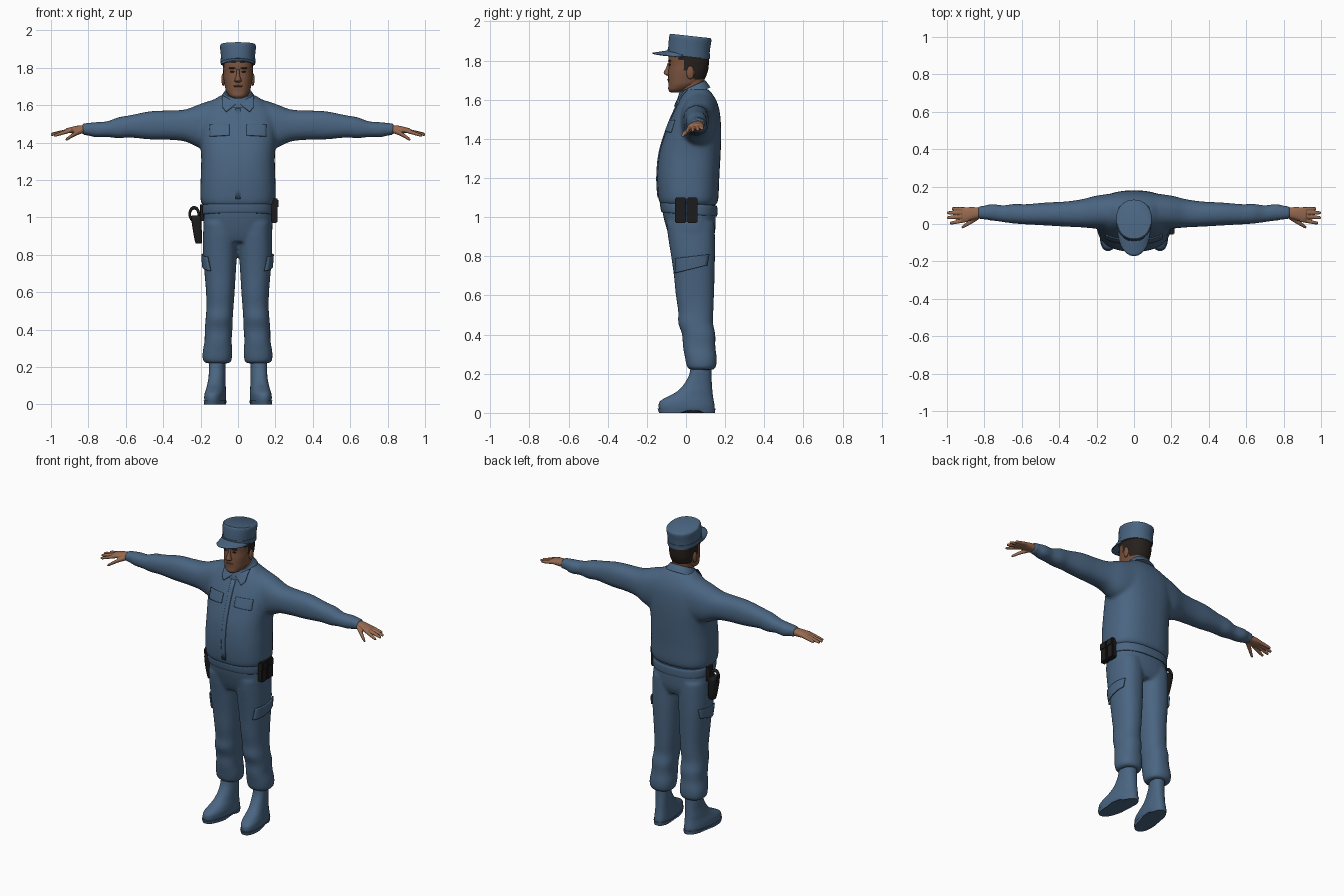
import bpy, bmesh, math
from mathutils import Vector

if "Cube" in bpy.data.objects:
    bpy.data.objects.remove(bpy.data.objects["Cube"])


def material(name, r, g, b):
    m = bpy.data.materials.new(name)
    m.use_nodes = True
    m.diffuse_color = (r, g, b, 1)
    shader = m.node_tree.nodes["Principled BSDF"]
    shader.inputs["Base Color"].default_value = (r, g, b, 1)
    shader.inputs["Roughness"].default_value = 0.8
    return m


BLUE = material("uniform_blue", .068, .13, .22)
FACE = material("face_skin", .2, .09, .05)
HAND = material("hand_skin", .31, .145, .08)
HAIR = material("dark_hair", .02, .015, .012)
BLACK = material("black_gear", .012, .012, .013)
LIPS = material("lip_brown", .15, .055, .04)


def smooth_rows(rows, steps):
    """Resample rows of numbers with a Catmull-Rom spline."""
    out = []
    for i in range(len(rows) - 1):
        a, b, c, d = (rows[min(max(i + k, 0), len(rows) - 1)] for k in (-1, 0, 1, 2))
        for s in range(steps):
            t = s / steps
            out.append([q + t * (r - p) / 2 + t * t * (p - 2.5 * q + 2 * r - e / 2)
                        + t ** 3 * (1.5 * (q - r) + (e - p) / 2)
                        for p, q, r, e in zip(a, b, c, d)])
    return out + [list(rows[-1])]


def loft(bm, rows, axis="Z", side=1, power=2.3, seg=32, steps=4, warp=None):
    """Skin ovals; a row is (position, low, high, low, high) of the other axes."""
    rings = []
    for t, a0, a1, b0, b1 in smooth_rows(rows, steps):
        ring = []
        for k in range(seg):
            c, s = math.cos(math.tau * k / seg), math.sin(math.tau * k / seg)
            a = (a0 + a1) / 2 + (a1 - a0) / 2 * math.copysign(abs(c) ** (2 / power), c)
            b = (b0 + b1) / 2 + (b1 - b0) / 2 * math.copysign(abs(s) ** (2 / power), s)
            v = Vector((a, b, t)) if axis == "Z" else Vector((t, a, b))
            if warp:
                v = warp(v)
            v.x *= side
            ring.append(bm.verts.new(v))
        rings.append(ring)
    faces = [bm.faces.new(rings[0]), bm.faces.new(rings[-1][::-1])]
    for r, q in zip(rings, rings[1:]):
        for k in range(seg):
            j = (k + 1) % seg
            faces.append(bm.faces.new((r[k], q[k], q[j], r[j])))
    bmesh.ops.recalc_face_normals(bm, faces=faces)


def even(*rows):
    """Rows centred on x: (z, half width, front, back)."""
    return [(z, -w, w, f, b) for z, w, f, b in rows]


def finish(name, bm, *mats, voxel=0, angle=40):
    me = bpy.data.meshes.new(name)
    bm.to_mesh(me)
    bm.free()
    ob = bpy.data.objects.new(name, me)
    bpy.context.collection.objects.link(ob)
    for m in mats:
        me.materials.append(m)
    bpy.ops.object.select_all(action="DESELECT")
    ob.select_set(True)
    bpy.context.view_layer.objects.active = ob
    bpy.ops.object.shade_smooth_by_angle(angle=math.radians(angle))
    if voxel:
        ob.modifiers.clear()
        r = ob.modifiers.new("merge", "REMESH")
        r.mode, r.voxel_size, r.use_smooth_shade = "VOXEL", voxel, True
        s = ob.modifiers.new("soften", "SMOOTH")
        s.factor, s.iterations = .5, 8
    return ob


def patch(name, corners, target, axis, forward, mat=BLUE, lift=.004, n=10):
    """Thin cloth panel projected on a target."""
    bm = bmesh.new()
    a, b, c, d = (Vector(p) for p in corners)
    grid = [[bm.verts.new(a.lerp(b, i / n).lerp(d.lerp(c, i / n), j / n))
             for i in range(n + 1)] for j in range(n + 1)]
    for j in range(n):
        for i in range(n):
            bm.faces.new((grid[j][i], grid[j][i + 1], grid[j + 1][i + 1], grid[j + 1][i]))
    ob = finish(name, bm, mat)
    w = ob.modifiers.new("cling", "SHRINKWRAP")
    w.target, w.wrap_method, w.wrap_mode, w.offset = target, "PROJECT", "ABOVE_SURFACE", lift
    setattr(w, "use_project_" + axis, True)
    w.use_positive_direction, w.use_negative_direction = forward, not forward
    t = ob.modifiers.new("cloth", "SOLIDIFY")
    t.thickness, t.offset = .008, 0


def ball(name, mat, place, size):
    bm = bmesh.new()
    bmesh.ops.create_uvsphere(bm, u_segments=20, v_segments=12, radius=1)
    bmesh.ops.scale(bm, vec=size, verts=bm.verts)
    bmesh.ops.translate(bm, vec=place, verts=bm.verts)
    return finish(name, bm, mat, angle=80)


# Shirt: torso and both sleeves merged into one soft surface
bm = bmesh.new()
loft(bm, even((1.06, .18, -.125, .15), (1.09, .2, -.14, .165), (1.2, .2, -.148, .17),
              (1.32, .197, -.138, .177), (1.42, .205, -.11, .18), (1.5, .21, -.08, .177),
              (1.56, .2, -.052, .168), (1.61, .155, -.026, .148), (1.655, .09, .0, .115)), power=2.5)
for s in (-1, 1):
    loft(bm, [(.1, -.03, .165, 1.36, 1.64), (.2, -.025, .152, 1.37, 1.608),
              (.28, -.018, .132, 1.405, 1.578), (.37, -.014, .12, 1.415, 1.572),
              (.47, -.008, .115, 1.417, 1.568), (.58, -.002, .106, 1.427, 1.546),
              (.64, .002, .108, 1.423, 1.536), (.7, .01, .1, 1.43, 1.514),
              (.76, .018, .108, 1.428, 1.51), (.8, .024, .098, 1.438, 1.506),
              (.835, .026, .098, 1.44, 1.502)], "X", s)
shirt = finish("shirt", bm, BLUE, voxel=.01)

# Trousers: hips and both legs merged
bm = bmesh.new()
loft(bm, even((.87, .15, -.07, .13), (.92, .182, -.092, .148), (1.0, .184, -.115, .152),
              (1.07, .178, -.125, .15)), power=2.5)
for s in (-1, 1):
    shift = .005 if s < 0 else 0
    loft(bm, [(z, a, b + shift, f, k) for z, a, b, f, k in (
        (.22, .045, .165, .02, .14), (.235, .035, .182, .005, .153), (.28, .03, .184, -.005, .157),
        (.34, .034, .174, -.016, .15), (.4, .03, .173, -.02, .15), (.46, .028, .168, -.04, .138),
        (.52, .024, .164, -.04, .14), (.6, .018, .166, -.052, .143), (.7, .012, .174, -.062, .146),
        (.8, .006, .182, -.076, .148), (.9, .004, .182, -.092, .148), (.97, .01, .18, -.1, .145))], side=s)
trousers = finish("trousers", bm, BLUE, voxel=.009)

# Belt, sloping down to the back
bm = bmesh.new()
loft(bm, even((1.015, .186, -.122, .157), (1.025, .19, -.128, .16), (1.06, .19, -.133, .16),
              (1.07, .185, -.128, .155)), power=2.5, seg=48,
     warp=lambda v: Vector((v.x, v.y, v.z - .07 * v.y)))
finish("belt", bm, BLUE)

# Boots with toes turned out, and their soles
for s, side in ((-1, "right"), (1, "left")):
    turn = lambda v: Vector((v.x + .12 * (.06 - v.y), v.y, v.z))
    bm = bmesh.new()
    loft(bm, [(.01, .062, .168, -.135, .145), (.035, .06, .17, -.14, .146), (.06, .06, .168, -.132, .142),
              (.085, .063, .163, -.09, .138), (.11, .066, .16, -.045, .135), (.15, .068, .156, -.008, .132),
              (.2, .07, .156, .018, .13), (.26, .07, .156, .025, .13)], side=s, warp=turn)
    finish(side + "_boot", bm, BLUE, angle=70)
    bm = bmesh.new()
    loft(bm, [(.0, .06, .17, -.138, .148), (.022, .057, .173, -.145, .15)], side=s, steps=1,
         warp=lambda v: turn(v) + Vector((0, 0, .012 if v.z < .01 and -.02 < v.y < .07 else 0)))
    finish(side + "_sole", bm, BLUE)

    # Hand: palm, four fingers and a thumb
    bm = bmesh.new()
    loft(bm, [(.8, .036, .088, 1.448, 1.494), (.85, .026, .09, 1.448, 1.492), (.89, .016, .09, 1.45, 1.484),
              (.92, .014, .086, 1.452, 1.476)], "X", s, seg=20)
    for y0, y1, tip, z1 in ((.079, .082, .975, 1.452), (.06, .06, 1.0, 1.447),
                            (.041, .034, 1.0, 1.444), (.022, .006, .985, 1.44)):
        loft(bm, [(.89, y0 - .011, y0 + .011, 1.455, 1.479),
                  (tip - .012, y1 - .009, y1 + .009, z1 - .008, z1 + .009),
                  (tip, y1 - .004, y1 + .004, z1 - .005, z1 + .003)], "X", s, seg=12)
    loft(bm, [(.83, .025, .06, 1.45, 1.48), (.87, .0, .03, 1.435, 1.46),
              (.91, -.022, -.002, 1.413, 1.432), (.922, -.024, -.012, 1.41, 1.42)], "X", s, seg=12)
    hand = finish(side + "_hand", bm, HAND, voxel=.004)
    hand.modifiers["soften"].iterations = 3

    # Collar flap, chest pocket flap and thigh pocket
    patch(side + "_collar_flap", [(s * .006, -.3, 1.605), (s * .08, -.3, 1.645),
                                  (s * .082, -.3, 1.585), (s * .062, -.3, 1.56)], shirt, "y", True, lift=.01)
    patch(side + "_chest_pocket", [(s * .045, -.3, 1.495), (s * .15, -.3, 1.495),
                                   (s * .15, -.3, 1.432), (s * .045, -.3, 1.438)], shirt, "y", True, lift=.002)
    patch(side + "_thigh_pocket", [(s * .3, -.05, .79), (s * .3, .115, .81),
                                   (s * .3, .105, .755), (s * .3, -.05, .715)], trousers, "x", s < 0, lift=.006)

    # Ear, eye and eyebrow
    ball(side + "_ear", FACE, (s * .079, .022, 1.738), (.01, .02, .034))
    ball(side + "_eye", HAIR, (s * .031, -.083, 1.779), (.012, .006, .004))
    ball(side + "_eyebrow", HAIR, (s * .032, -.084, 1.798), (.02, .008, .004))

# Front placket
patch("shirt_placket", [(-.014, -.3, 1.58), (.014, -.3, 1.58), (.014, -.3, 1.1), (-.014, -.3, 1.1)],
      shirt, "y", True, lift=.001)

# Stand collar and neck
bm = bmesh.new()
loft(bm, even((1.62, .098, -.05, .125), (1.645, .086, -.042, .112), (1.668, .07, -.032, .098)), seg=40,
     warp=lambda v: v + Vector((0, 0, .45 * (v.y - .03))))
finish("collar", bm, BLUE)
bm = bmesh.new()
loft(bm, even((1.58, .06, -.025, .085), (1.65, .06, -.028, .088), (1.74, .064, -.03, .1)))
finish("neck", bm, FACE)

# Head, with hair chosen by position
bm = bmesh.new()
loft(bm, even((1.636, .022, -.078, -.03), (1.65, .045, -.09, .01), (1.675, .063, -.09, .06),
              (1.7, .07, -.091, .092), (1.74, .077, -.09, .11), (1.775, .079, -.087, .116),
              (1.82, .081, -.089, .117), (1.87, .08, -.08, .11)), seg=64, steps=8)
for f in bm.faces:
    c = f.calc_center_median()
    f.material_index = int(c.z > 1.705 and c.y > .04 or c.z > 1.75 and c.y > -.01
                           or c.z > 1.8 and c.y > -.04)
finish("head", bm, FACE, HAIR, angle=70)

# Nose and mouth
bm = bmesh.new()
loft(bm, even((1.722, .012, -.095, -.07), (1.731, .019, -.111, -.07), (1.742, .015, -.113, -.07),
              (1.765, .009, -.101, -.07), (1.79, .008, -.092, -.07)), seg=16)
finish("nose", bm, FACE, angle=80)
ball("mouth", LIPS, (0, -.086, 1.702), (.026, .01, .006))

# Cap crown, tilted back, with a band round its foot
tilt = lambda v: v + Vector((0, 0, -.11 * (v.y - .02)))
bm = bmesh.new()
loft(bm, even((1.82, .089, -.092, .118), (1.87, .092, -.09, .123), (1.915, .096, -.085, .13),
              (1.926, .09, -.079, .124)), seg=48, steps=3, power=2.15, warp=tilt)
finish("cap_crown", bm, BLUE)
bm = bmesh.new()
loft(bm, even((1.818, .092, -.095, .121), (1.846, .094, -.095, .123)), seg=48, steps=1, power=2.15, warp=tilt)
finish("cap_band", bm, BLUE)

# Cap bill, drooping forward and at its sides
bm = bmesh.new()
rows = []
for j in range(7):
    t = j / 6
    rows.append([])
    for i in range(25):
        a = math.pi * (i / 24)
        x = .087 * math.cos(a) * (1 - .06 * t)
        y = -.015 - .07 * math.sin(a) - .086 * t * math.sin(a) ** .7
        rows[-1].append(bm.verts.new((x, y, 1.847 - .013 * t - 2.2 * x * x)))
for r, q in zip(rows, rows[1:]):
    for i in range(24):
        bm.faces.new((r[i], q[i], q[i + 1], r[i + 1]))
bill = finish("cap_bill", bm, BLUE)
bill.modifiers.new("thickness", "SOLIDIFY").thickness = .006

# Twin belt pouches with lids on the left hip
for k, y in enumerate((-.028, .031)):
    for part, z, h, x, w in (("pouch", 1.03, .12, .195, .034), ("pouch_lid", 1.075, .05, .197, .04)):
        bm = bmesh.new()
        bmesh.ops.create_cube(bm, size=1)
        bmesh.ops.scale(bm, vec=(w, .054 + w / 20, h), verts=bm.verts)
        bmesh.ops.translate(bm, vec=(x, y, z), verts=bm.verts)
        bmesh.ops.bevel(bm, geom=bm.edges[:], offset=.006, segments=2, affect="EDGES")
        finish(part + "_" + "ab"[k], bm, BLACK)

# Holster on the right hip, with belt hanger and grip loop
bm = bmesh.new()
loft(bm, [(.86, .195, .225, .012, .045), (.88, .192, .232, .005, .055), (.96, .195, .246, .0, .065),
          (1.0, .196, .25, .0, .07), (1.01, .2, .245, .005, .065)], side=-1, power=4, seg=24, steps=2)
loft(bm, [(.98, .182, .205, .01, .06), (1.07, .182, .202, .01, .06)], side=-1, power=5, seg=20, steps=1)
finish("holster", bm, BLACK)
bpy.ops.mesh.primitive_torus_add(major_radius=.024, minor_radius=.007, major_segments=24, minor_segments=10,
                                 location=(-.234, .035, 1.018), rotation=(math.pi / 2, 0, 0))
loop = bpy.context.object
loop.name, loop.scale = "holster_grip_loop", (1, 1.4, 1.6)
loop.data.materials.append(BLACK)
bpy.ops.object.shade_smooth()
